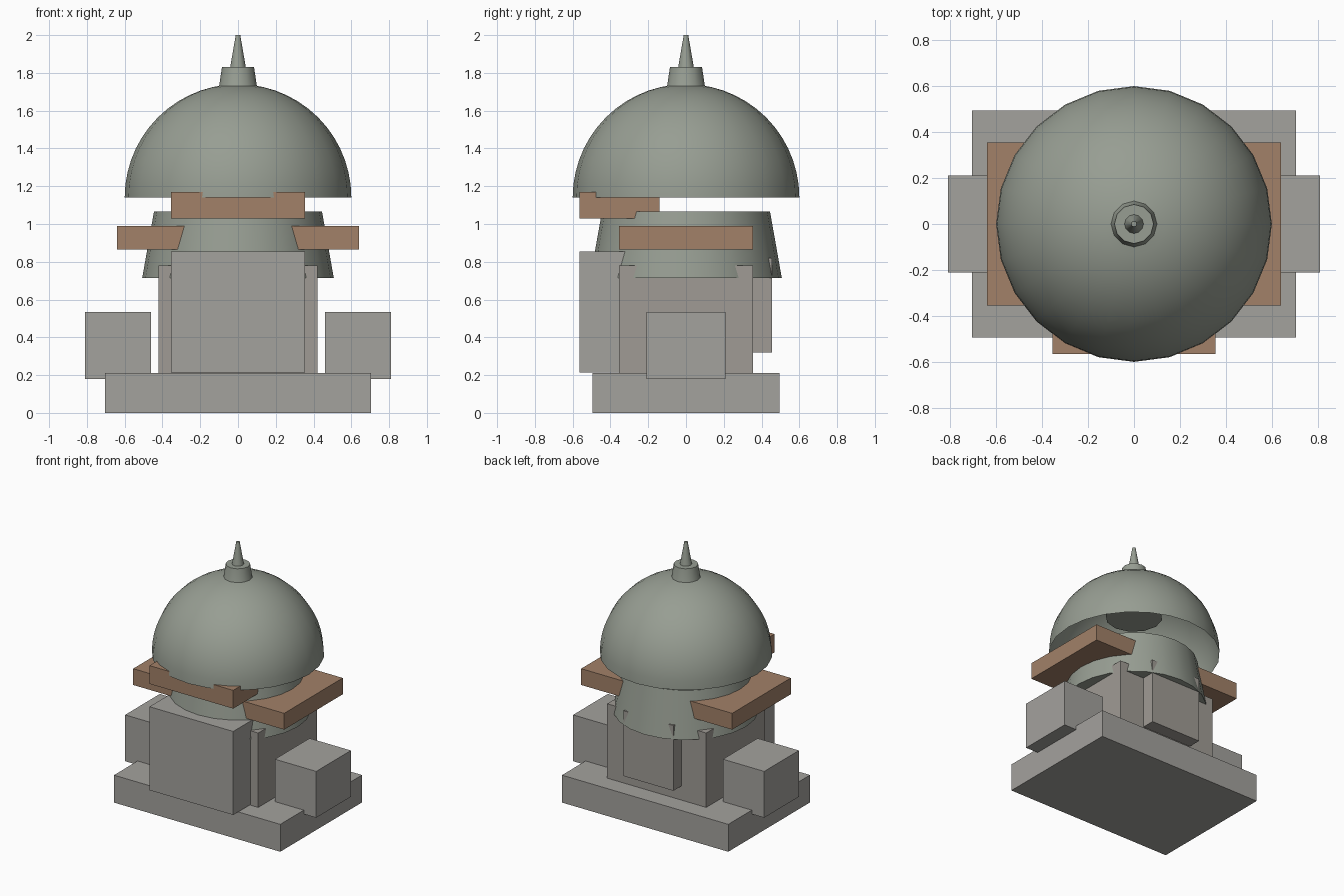
import bpy, bmesh, math

if "Cube" in bpy.data.objects:
    bpy.data.objects.remove(bpy.data.objects["Cube"])


def material(name, rgb):
    m = bpy.data.materials.new(name)
    m.diffuse_color = (*rgb, 1)
    m.use_nodes = True
    m.node_tree.nodes["Principled BSDF"].inputs["Base Color"].default_value = m.diffuse_color
    return m


STONE = material("stone", (0.37, 0.36, 0.34))
WALL = material("wall", (0.35, 0.33, 0.30))
WOOD = material("wood", (0.36, 0.22, 0.14))
ROOF = material("roof", (0.31, 0.34, 0.29))


def finish(bm, name, mat):
    bmesh.ops.recalc_face_normals(bm, faces=bm.faces)
    mesh = bpy.data.meshes.new(name)
    bm.to_mesh(mesh)
    bm.free()
    mesh.materials.append(mat)
    obj = bpy.data.objects.new(name, mesh)
    bpy.context.collection.objects.link(obj)
    return obj


def box(name, xs, ys, zs, mat):
    bm = bmesh.new()
    bmesh.ops.create_cube(bm, size=1)
    for v in bm.verts:
        v.co = [r[0] if c < 0 else r[1] for c, r in zip(v.co, (xs, ys, zs))]
    return finish(bm, name, mat)


def lathe(name, profile, sides, mat, capped=True):
    """Revolve (radius, z) points, listed bottom to top, about the z axis."""
    bm = bmesh.new()
    rings = []
    for r, z in profile:
        rings.append([bm.verts.new((r * math.cos(2 * math.pi * i / sides),
                                    r * math.sin(2 * math.pi * i / sides), z))
                      for i in range(sides)])
    for a, b in zip(rings, rings[1:]):
        for i in range(sides):
            j = (i + 1) % sides
            bm.faces.new((a[i], a[j], b[j], b[i]))
    if capped:
        bm.faces.new(rings[0][::-1])
        bm.faces.new(rings[-1])
    obj = finish(bm, name, mat)
    bpy.ops.object.select_all(action='DESELECT')
    obj.select_set(True)
    bpy.context.view_layer.objects.active = obj
    bpy.ops.object.shade_smooth_by_angle(angle=math.radians(35))
    return obj


# Plinth and body blocks
box("plinth", (-0.705, 0.705), (-0.495, 0.495), (0, 0.21), STONE)
box("core", (-0.42, 0.42), (-0.355, 0.355), (0.21, 0.78), WALL)
box("front_block", (-0.355, 0.355), (-0.565, -0.14), (0.215, 0.855), STONE)
box("back_block", (-0.212, 0.212), (0.2, 0.455), (0.32, 0.82), WALL)

# Mirrored side blocks and ledges
for side, s in (("left", -1), ("right", 1)):
    box(side + "_block", sorted((s * 0.46, s * 0.81)), (-0.21, 0.21), (0.18, 0.535), STONE)
    box(side + "_ledge", sorted((s * 0.21, s * 0.64)), (-0.355, 0.355), (0.865, 0.99), WOOD)
box("front_ledge", (-0.355, 0.355), (-0.565, -0.14), (1.03, 1.17), WOOD)

# Tapered drum
lathe("drum", [(0.507, 0.715), (0.445, 1.065)], 24, ROOF)

# Hollow hemispherical dome, open underneath
RINGS = 14
dome = [(0.6 * math.cos(math.pi / 2 * i / RINGS), 1.14 + 0.6 * math.sin(math.pi / 2 * i / RINGS))
        for i in range(RINGS)]
lathe("dome", dome, 24, ROOF, capped=False)

# Finial: collar reaching down into the dome, and spike
lathe("collar", [(0.2, 1.44), (0.1, 1.73), (0.085, 1.83)], 12, ROOF)
lathe("spike", [(0.043, 1.82), (0.012, 2.0)], 12, ROOF)
